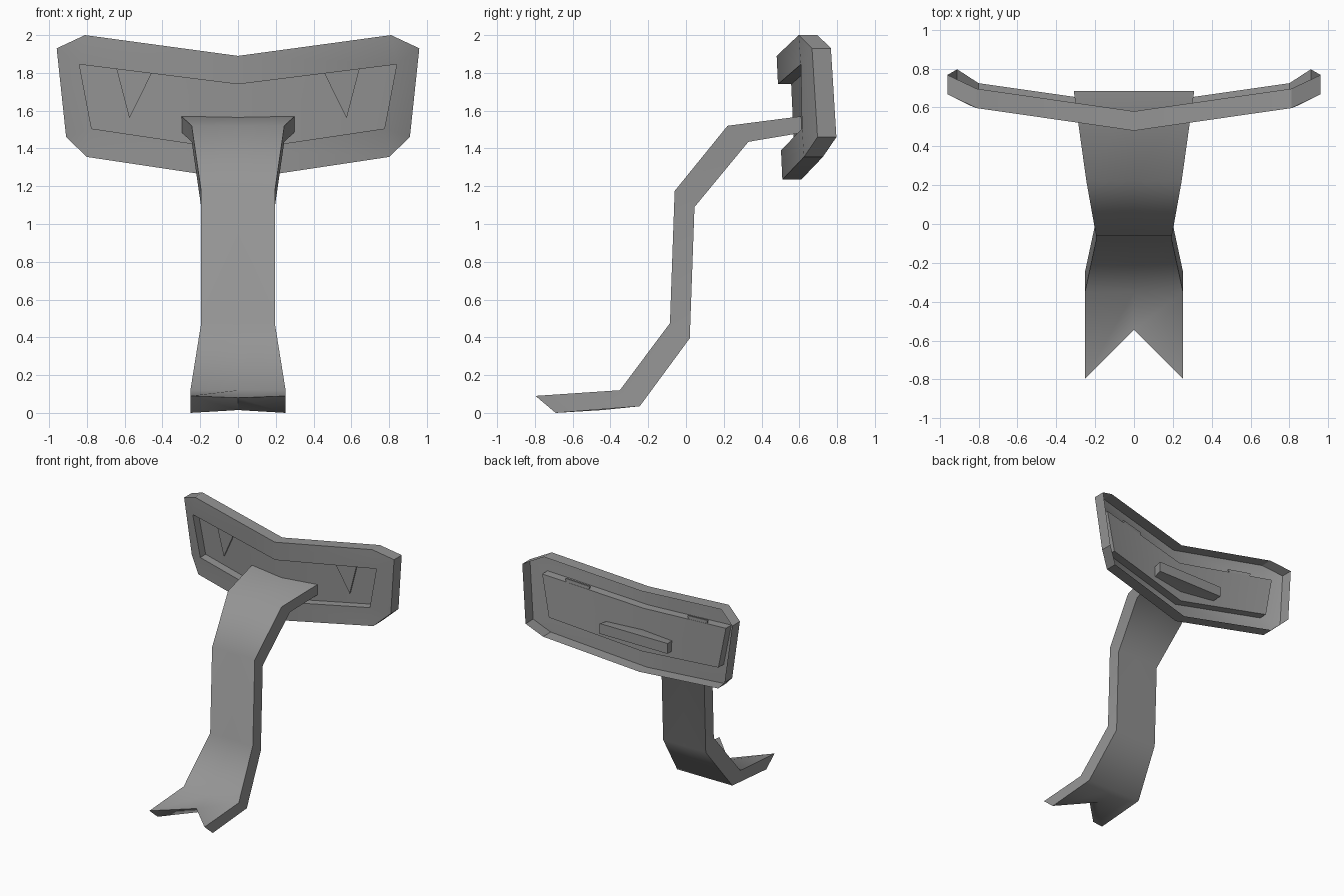
import bpy, bmesh, math

cube = bpy.data.objects.get("Cube")
if cube:
    bpy.data.objects.remove(cube, do_unlink=True)

grey = bpy.data.materials.new("mid_grey")
grey.use_nodes = True
grey.diffuse_color = (0.3, 0.3, 0.3, 1)
grey.node_tree.nodes["Principled BSDF"].inputs["Base Color"].default_value = (0.3, 0.3, 0.3, 1)


def finish(name, bm, mirror=False, smooth=None):
    """Turn a bmesh into a named, coloured object."""
    mesh = bpy.data.meshes.new(name)
    bm.to_mesh(mesh)
    bm.free()
    mesh.materials.append(grey)
    obj = bpy.data.objects.new(name, mesh)
    bpy.context.scene.collection.objects.link(obj)
    if mirror:
        mod = obj.modifiers.new("mirror", 'MIRROR')
        mod.use_axis = (True, False, False)
    if smooth:
        bpy.ops.object.select_all(action='DESELECT')
        obj.select_set(True)
        bpy.context.view_layer.objects.active = obj
        bpy.ops.object.shade_smooth_by_angle(angle=math.radians(smooth))


def on_wing(x, z, depth=0.0):
    """Point on the swept-back, slightly tilted front plane of the head."""
    return (x, 0.48 + 0.15 * x + 0.046 * (1.89 - z) + depth, z)


def loop(bm, points, depth):
    """Verts at (x, z, optional extra depth) behind the front plane."""
    return [bm.verts.new(on_wing(p[0], p[1], depth + sum(p[2:]))) for p in points]


def walls(bm, a, b):
    for i in range(len(a) - 1):
        bm.faces.new((a[i], a[i + 1], b[i + 1], b[i]))


# Head: half of an open-backed shell with a sunken pan in its front
outer = [(0, 1.89), (0.81, 2.0), (0.96, 1.93, 0.045),
         (0.91, 1.46, 0.06), (0.80, 1.355), (0, 1.235)]
inner = [(0, 1.74), (0.84, 1.845), (0.775, 1.505), (0, 1.39)]
bm = bmesh.new()
o, n, pan = loop(bm, outer, 0), loop(bm, inner, 0), loop(bm, inner, 0.07)
for face in ((o[0], o[1], n[1], n[0]), (o[1], o[2], n[1]), (o[2], o[3], n[2], n[1]),
             (o[3], o[4], n[2]), (o[4], o[5], n[3], n[2]), pan):
    bm.faces.new(face)
walls(bm, n, pan)
walls(bm, loop(bm, outer, 0.1), o)
bmesh.ops.recalc_face_normals(bm, faces=bm.faces)
bm.faces.ensure_lookup_table()
if bm.faces[0].normal.y > 0:
    bmesh.ops.reverse_faces(bm, faces=bm.faces)
finish("head_shell", bm, mirror=True, smooth=30)

# Eyes: triangular wedges on the pan, their tops poking through its upper wall
bm = bmesh.new()
eye = [(0.445, 1.822), (0.65, 1.847), (0.575, 1.56)]
front, back = loop(bm, eye, 0.055), loop(bm, eye, 0.068)
bm.faces.new(front)
bm.faces.new(back)
walls(bm, front + front[:1], back + back[:1])
bmesh.ops.recalc_face_normals(bm, faces=bm.faces)
finish("eyes", bm, mirror=True)

# Stem: a bent strap with a notched foot; each station gives half width,
# upper (y, z), lower (y, z)
stations = [
    (0.252, (-0.797, 0.09), (-0.69, 0.0)),
    (0.252, (-0.35, 0.12), (-0.245, 0.035)),
    (0.195, (-0.085, 0.475), (0.02, 0.395)),
    (0.195, (-0.06, 1.175), (0.045, 1.09)),
    (0.245, (0.22, 1.52), (0.33, 1.435)),
    (0.31, (0.685, 1.58), (0.685, 1.495)),
]
bm = bmesh.new()
rings = [[bm.verts.new((x, y, z))
          for (y, z), xs in ((up, (-w, 0, w)), (low, (w, 0, -w))) for x in xs]
         for w, up, low in stations]
# Notch in the foot
rings[0][1].co = (0, -0.545, 0.08)
rings[0][4].co = (0, -0.44, 0.015)
for a, b in zip(rings, rings[1:]):
    walls(bm, a + a[:1], b + b[:1])
for ring in (rings[0], rings[-1]):
    bm.faces.new((ring[0], ring[1], ring[4], ring[5]))
    bm.faces.new((ring[1], ring[2], ring[3], ring[4]))
bmesh.ops.recalc_face_normals(bm, faces=bm.faces)
finish("stem", bm, smooth=60)
